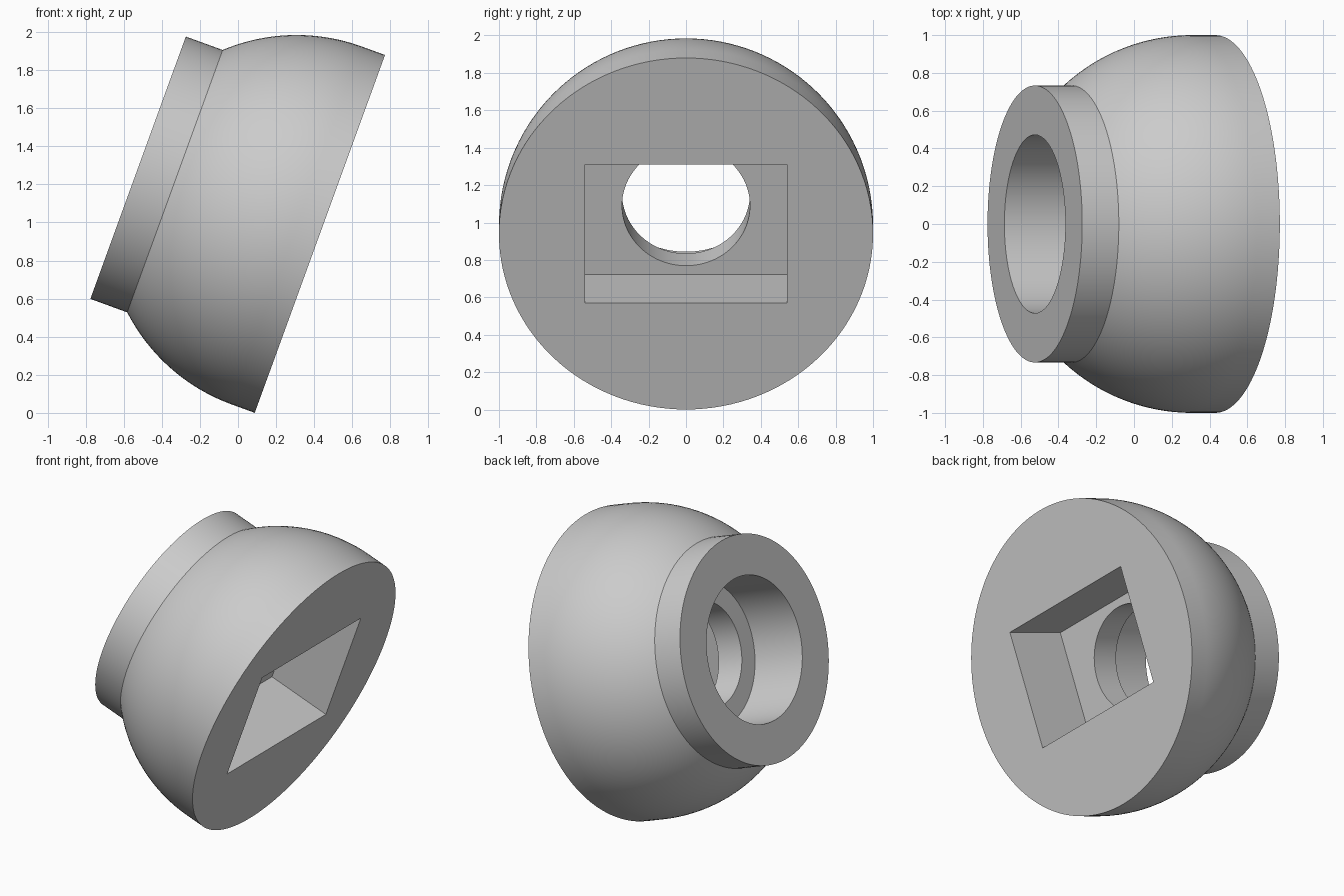
import bpy
import bmesh
from math import radians, sin, cos, asin, tau
from mathutils import Matrix, Vector

cube = bpy.data.objects.get("Cube")
if cube:
    bpy.data.objects.remove(cube, do_unlink=True)

SEGMENTS = 128
TILT = Matrix.Translation((0.43, 0, 0.94)) @ Matrix.Rotation(radians(-70), 4, 'Y')

grey = bpy.data.materials.new("plain grey")
grey.use_nodes = True
grey.diffuse_color = (0.6, 0.6, 0.6, 1)
grey.node_tree.nodes["Principled BSDF"].inputs["Base Color"].default_value = (0.6, 0.6, 0.6, 1)


def make_object(name, bm):
    bmesh.ops.recalc_face_normals(bm, faces=bm.faces)
    mesh = bpy.data.meshes.new(name)
    bm.to_mesh(mesh)
    bm.free()
    mesh.materials.append(grey)
    obj = bpy.data.objects.new(name, mesh)
    bpy.context.collection.objects.link(obj)
    obj.matrix_world = TILT
    return obj


# Profile as (radius, distance behind the flat face)
RIM, COLLAR, BORE, HOLE = 1.0, 0.733, 0.472, 0.342
DOME_START, BORE_FLOOR, BACK, POCKET = 0.13, 0.63, 1.016, 0.44
arc_end = asin(0.68)
dome = [(RIM * cos(arc_end * i / 24), DOME_START + RIM * sin(arc_end * i / 24))
        for i in range(25)]
profile = [(HOLE, 0), (RIM, 0)] + dome + [
    (COLLAR, BACK), (BORE, BACK), (BORE, BORE_FLOOR), (HOLE, BORE_FLOOR)]

# Lathed body: short rim, dome, collar and stepped bore
bm = bmesh.new()
rings = []
for i in range(SEGMENTS):
    a = tau * i / SEGMENTS
    rings.append([bm.verts.new((r * cos(a), r * sin(a), s)) for r, s in profile])
for i, ring in enumerate(rings):
    following = rings[(i + 1) % SEGMENTS]
    for j in range(len(profile)):
        k = (j + 1) % len(profile)
        bm.faces.new((ring[j], following[j], following[k], ring[k]))
body = make_object("domed_body", bm)

# Rectangular pocket sunk into the flat face
bm = bmesh.new()
bmesh.ops.create_cube(bm, size=1)
bmesh.ops.scale(bm, vec=(0.787, 1.082, POCKET + 0.2), verts=bm.verts)
bmesh.ops.translate(bm, vec=Vector((0, 0, POCKET / 2 - 0.1)), verts=bm.verts)
cutter = make_object("pocket_cutter", bm)
cutter.hide_render = True

cut = body.modifiers.new("pocket", 'BOOLEAN')
cut.operation = 'DIFFERENCE'
cut.solver = 'EXACT'
cut.object = cutter

bpy.ops.object.select_all(action='DESELECT')
body.select_set(True)
bpy.context.view_layer.objects.active = body
bpy.ops.object.modifier_apply(modifier=cut.name)
bpy.data.objects.remove(cutter, do_unlink=True)
bpy.ops.object.shade_smooth_by_angle(angle=radians(20))
